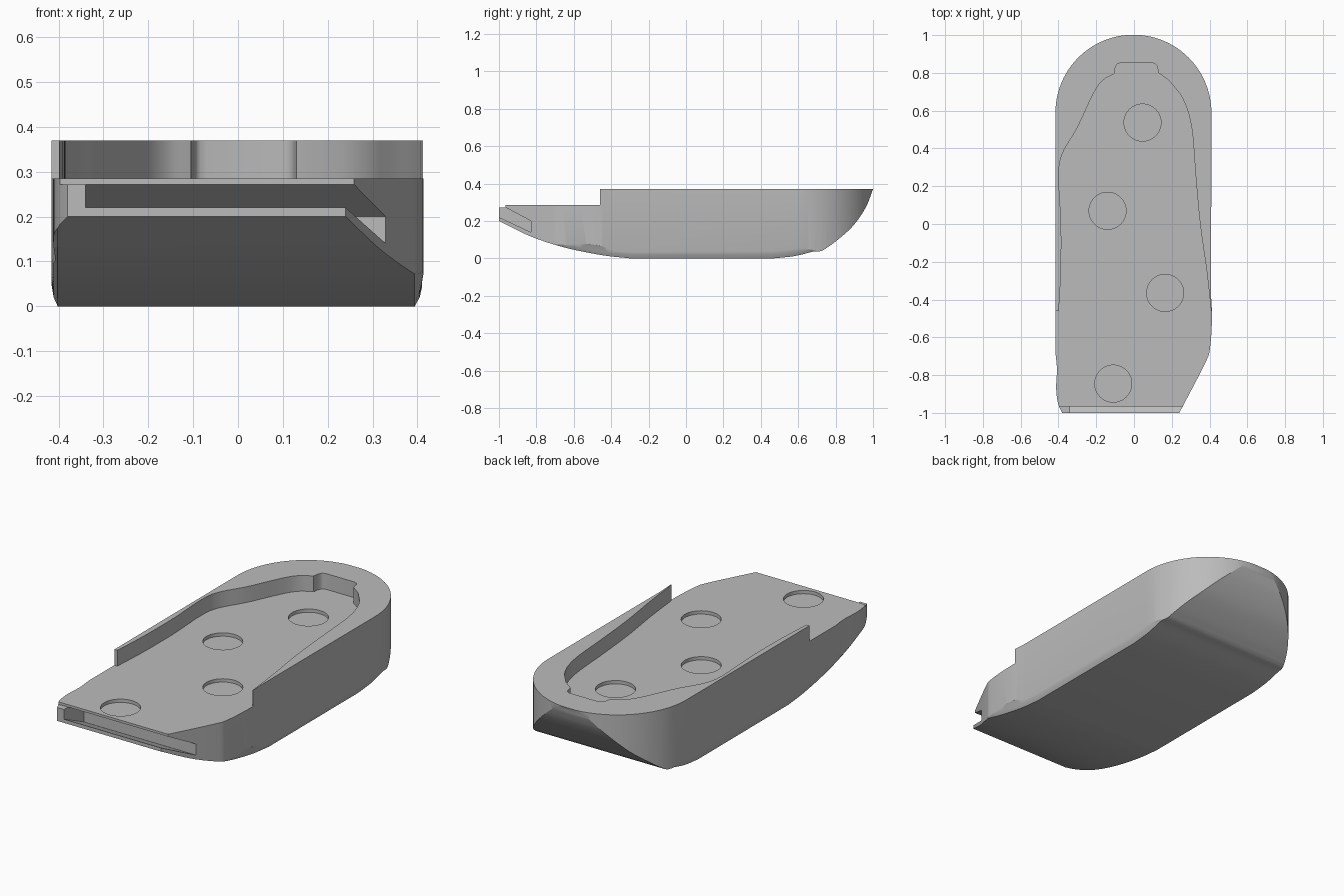
import bpy, bmesh, math
from mathutils import Vector

cube = bpy.data.objects.get("Cube")
if cube:
    bpy.data.objects.remove(cube)

grey = bpy.data.materials.new("plain_grey")
grey.use_nodes = True
grey.diffuse_color = (0.5, 0.5, 0.5, 1)
grey.node_tree.nodes["Principled BSDF"].inputs["Base Color"].default_value = (0.5, 0.5, 0.5, 1)


def loft(name, rings):
    """Join equal rings of points into a closed solid."""
    bm = bmesh.new()
    loops = [[bm.verts.new(p) for p in ring] for ring in rings]
    n = len(loops[0])
    for a, b in zip(loops, loops[1:]):
        for i in range(n):
            j = (i + 1) % n
            bm.faces.new((a[i], a[j], b[j], b[i]))
    bm.faces.new(loops[0][::-1])
    bm.faces.new(loops[-1])
    bmesh.ops.recalc_face_normals(bm, faces=bm.faces)
    mesh = bpy.data.meshes.new(name)
    bm.to_mesh(mesh)
    bm.free()
    mesh.materials.append(grey)
    obj = bpy.data.objects.new(name, mesh)
    bpy.context.scene.collection.objects.link(obj)
    return obj


def plan_prism(name, points, low, high):
    return loft(name, [[(x, y, z) for x, y in points] for z in (low, high)])


def smooth(points, steps=5):
    """Spline through the points."""
    p = [Vector(q) for q in points]
    p = [2 * p[0] - p[1]] + p + [2 * p[-1] - p[-2]]
    out = []
    for a, b, c, d in zip(p, p[1:], p[2:], p[3:]):
        for k in range(steps):
            t = k / steps
            out.append(0.5 * (2 * b + (c - a) * t + (2 * a - 5 * b + 4 * c - d) * t ** 2
                              + (3 * b - a - 3 * c + d) * t ** 3))
    return [tuple(q) for q in out] + [tuple(p[-2])]


def arc(cx, cy, r, start, end, n):
    angles = [math.radians(start + (end - start) * i / n) for i in range(n + 1)]
    return [(cx + r * math.cos(a), cy + r * math.sin(a)) for a in angles]


# Side profile, swept across the width with softened lower edges
TOP = 0.37
sole = smooth([(-1, 0.2), (-0.83, 0.117), (-0.65, 0.058), (-0.45, 0.017), (-0.3, 0)])
sole += smooth([(0.47, 0), (0.58, 0.012), (0.68, 0.036)])
sole += [(0.72, 0.038)]
sole += smooth([(0.735, 0.044), (0.8, 0.09), (0.89, 0.17), (0.96, 0.27), (1, TOP)])
upper = [(-0.965, TOP), (-0.965, 0.272), (-1, 0.272)]
rings = []
for x, lift in ((-0.44, 0.09), (-0.416, 0.05), (-0.411, 0.02), (-0.402, 0),
                (0.394, 0), (0.405, 0.02), (0.412, 0.05), (0.44, 0.09)):
    rings.append([(x, y, z + lift * (1 - z / TOP)) for y, z in sole]
                 + [(x, y, z) for y, z in upper])
body = loft("sole_body", rings)

# Plan outline: round heel, pinched left edge, tapered right front
outline = arc(-0.003, 0.589, 0.413, 0, 180, 48)
outline += smooth([(-0.416, -0.68), (-0.408, -0.77), (-0.412, -0.87), (-0.402, -0.95), (-0.375, -1.01)])
outline += [(-0.355, -1.05), (0.214, -1.05)]
outline += smooth([(0.24, -1), (0.375, -0.74), (0.402, -0.66), (0.413, -0.5), (0.408, -0.38)])
plan = plan_prism("outline_cutter", outline, -0.1, 0.6)

# Foot-shaped recess with a small notch at the heel, open at the front
FLOOR = 0.285
recess = [(-0.6, -1.2), (-0.6, -0.46)]
recess += smooth([(-0.398, -0.46), (-0.387, -0.25), (-0.386, 0), (-0.398, 0.25), (-0.38, 0.37),
                  (-0.3, 0.51), (-0.215, 0.69), (-0.165, 0.76), (-0.105, 0.795)])
recess += smooth([(-0.1, 0.825), (-0.09, 0.845), (-0.07, 0.853)], 3)
recess += smooth([(0.1, 0.853), (0.12, 0.84), (0.13, 0.8)], 3)
recess += smooth([(0.185, 0.76), (0.26, 0.66), (0.305, 0.51), (0.327, 0.25),
                  (0.35, 0), (0.385, -0.25), (0.408, -0.46)])
recess += [(0.6, -0.46), (0.6, -1.2)]
cutters = [plan_prism("recess_cutter", recess, FLOOR, 0.6)]

# Shallow round pockets in the floor
for x, y in ((0.045, 0.537), (-0.14, 0.07), (0.165, -0.365), (-0.11, -0.845)):
    circle = arc(x, y, 0.098, 0, 354.375, 63)
    cutters.append(plan_prism("pocket_cutter", circle, FLOOR - 0.018, 0.33))

# Sloping slot across the front, open on the tapered side
slot = [(-0.83, 0.14), (-0.83, 0.2), (-0.965, 0.272), (-1.1, 0.344), (-1.1, 0.267), (-1, 0.22)]
cutters.append(loft("slot_cutter", [[(x, y, z) for y, z in slot] for x in (-0.34, 0.6)]))

for tool, operation in [(plan, 'INTERSECT')] + [(c, 'DIFFERENCE') for c in cutters]:
    mod = body.modifiers.new(tool.name, 'BOOLEAN')
    mod.operation = operation
    mod.solver = 'EXACT'
    mod.object = tool

# Bake the cuts and drop the cutters
depsgraph = bpy.context.evaluated_depsgraph_get()
result = bpy.data.meshes.new_from_object(body.evaluated_get(depsgraph))
body.modifiers.clear()
body.data = result
for tool in [plan] + cutters:
    bpy.data.objects.remove(tool)

for obj in bpy.context.selected_objects:
    obj.select_set(False)
body.select_set(True)
bpy.context.view_layer.objects.active = body
bpy.ops.object.shade_smooth_by_angle(angle=math.radians(25))
